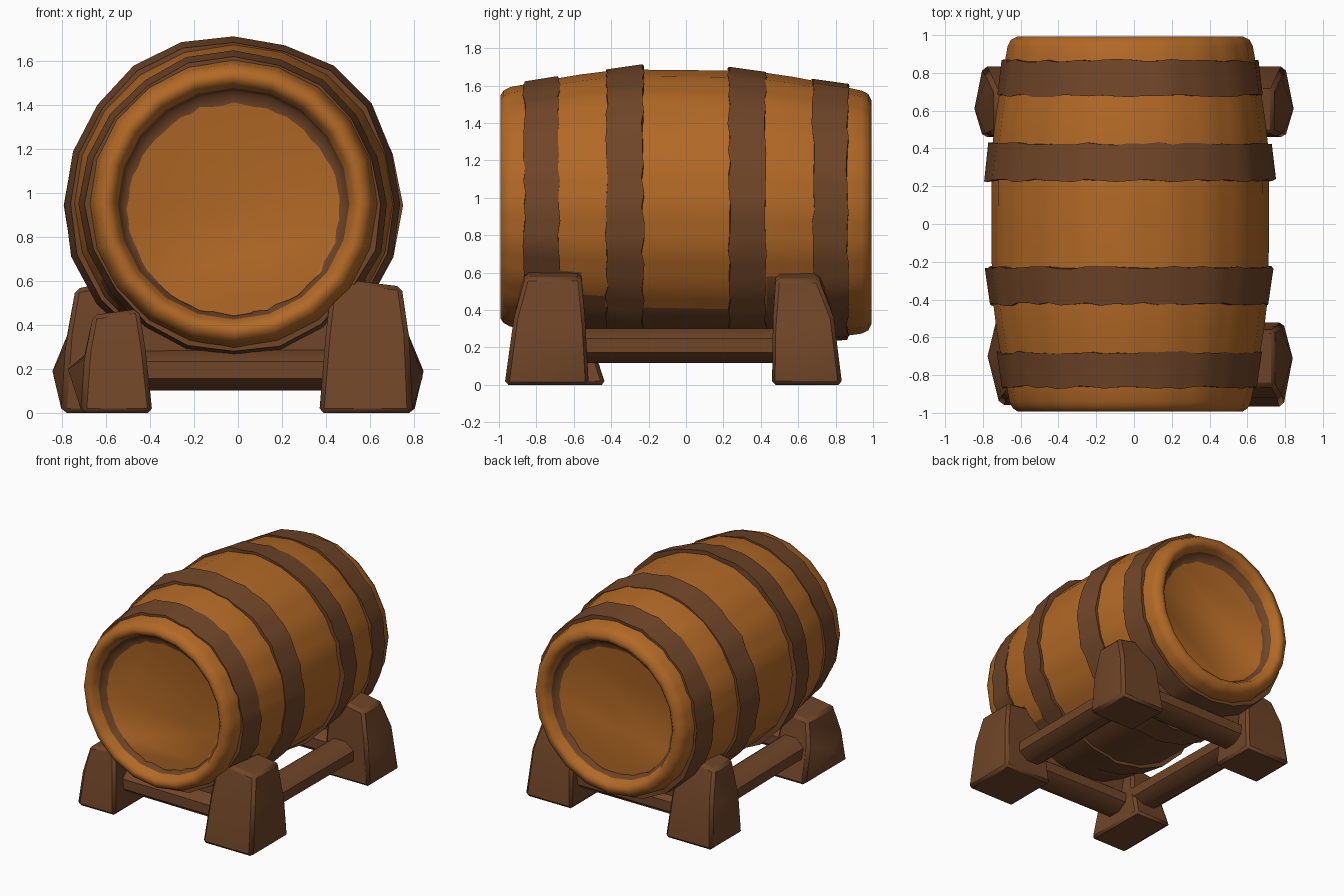
import bpy, bmesh, math, random
from mathutils import Vector, Matrix

random.seed(4)
cube = bpy.data.objects.get("Cube")
if cube:
    bpy.data.objects.remove(cube)


def material(name, rgb):
    m = bpy.data.materials.new(name)
    m.use_nodes = True
    m.diffuse_color = (*rgb, 1)
    m.node_tree.nodes["Principled BSDF"].inputs["Base Color"].default_value = (*rgb, 1)
    return m


ORANGE = material("orange wood", (0.445, 0.141, 0.019))
BROWN = material("dark brown wood", (0.16, 0.06, 0.021))

SIDES, SUB = 20, 3          # coarse barrel facets, each split for ragged edges
N = SIDES * SUB
AXIS_X, AXIS_Z = -0.02, 0.952


def finish(bm, name, mats, angle=40):
    bmesh.ops.recalc_face_normals(bm, faces=bm.faces)
    mesh = bpy.data.meshes.new(name)
    bm.to_mesh(mesh)
    bm.free()
    for m in mats:
        mesh.materials.append(m)
    ob = bpy.data.objects.new(name, mesh)
    bpy.context.collection.objects.link(ob)
    bpy.ops.object.select_all(action='DESELECT')
    ob.select_set(True)
    bpy.context.view_layer.objects.active = ob
    bpy.ops.object.shade_smooth_by_angle(angle=math.radians(angle))
    return ob


def ring(bm, y, r, wobble_y=0.0, wobble_r=0.0, bumps=None, lift=0.0):
    """Faceted ring around the barrel axis; bumps offsets each facet corner."""
    step = 2 * math.pi / SIDES
    sag = 0.03 * max(y, 0)      # the back end sits slightly low
    verts = []
    for i in range(N):
        side, k = divmod(i, SUB)
        a, b = side * step, (side + 1) * step
        ra = r + (bumps[side] if bumps else 0)
        rb = r + (bumps[(side + 1) % SIDES] if bumps else 0)
        p = Vector((math.sin(a), math.cos(a))) * ra
        q = Vector((math.sin(b), math.cos(b))) * rb
        c = p.lerp(q, k / SUB) * (1 + random.uniform(-wobble_r, wobble_r))
        verts.append(bm.verts.new((AXIS_X + c.x, y + random.uniform(-wobble_y, wobble_y),
                                   AXIS_Z - sag + lift + c.y)))
    return verts


def bridge(bm, a, b, mat=0):
    for i in range(N):
        j = (i + 1) % N
        bm.faces.new((a[i], a[j], b[j], b[i])).material_index = mat


# Barrel: staves, rounded rims and recessed heads in one lathed shell
bm = bmesh.new()
half = [(0.23, 0.733), (0.43, 0.724), (0.56, 0.708), (0.68, 0.688), (0.87, 0.653),
        (0.94, 0.64), (0.975, 0.622)]
profile = [(-y, r) for y, r in reversed(half)] + [(y, r + 0.01 * y) for y, r in half]
rings = [ring(bm, y, r) for y, r in profile]
for a, b in zip(rings, rings[1:]):
    bridge(bm, a, b)
for end, outer in ((-1, rings[0]), (1, rings[-1])):
    last = outer
    for y, r, mat, wob, lift in ((0.993, 0.595, 0, 0, 0), (0.993, 0.568, 0, 0, 0),
                                 (0.97, 0.543, 0, 0, 0), (0.93, 0.527, 0, 0, 0),
                                 (0.9, 0.51, 1, 0, 0), (0.888, 0.485, 1, 0.015, -0.025)):
        new = ring(bm, end * y, r, wobble_r=wob, lift=lift)
        bridge(bm, last, new, mat)
        last = new
    bm.faces.new(last)
# Stained underside, reaching higher beside the legs
for f in bm.faces:
    c = f.calc_center_median()
    if abs(c.y) < 0.7:
        height = 0.39 if abs(c.y) < 0.43 else 0.48 if -0.56 < c.y < 0 else 0.6
        if c.z < height:
            f.material_index = 1
finish(bm, "barrel", (ORANGE, BROWN), 50)

# Four ragged hoops, nearly flush with the staves
for name, y0, y1, r0, r1 in (("front_outer_hoop", -0.865, -0.68, 0.67, 0.698),
                             ("front_inner_hoop", -0.425, -0.23, 0.738, 0.766),
                             ("back_inner_hoop", 0.23, 0.425, 0.762, 0.74),
                             ("back_outer_hoop", 0.68, 0.865, 0.71, 0.688)):
    bm = bmesh.new()
    bumps = [random.uniform(-0.01, 0.012) for _ in range(SIDES)]
    loops = [ring(bm, y0, r0 - 0.06),
             ring(bm, y0, r0, 0.009, 0, bumps),
             ring(bm, y1, r1, 0.009, 0, bumps),
             ring(bm, y1, r1 - 0.06)]
    for i in range(4):
        bridge(bm, loops[i], loops[(i + 1) % 4])
    finish(bm, name, (BROWN,))


# Legs: chunky tapered blocks lofted through rectangles (x0, x1, y0, y1, z, drop),
# with the lower outer face drawn out to a blunt peak
def leg(name, side, peak, sections):
    bm = bmesh.new()
    loops = []
    for x0, x1, y0, y1, z, drop in sections:
        loops.append([bm.verts.new((side * x, y, z - (drop if x == x1 else 0)))
                      for x, y in ((x0, y0), (x1, y0), (x1, y1), (x0, y1))])
    for a, b in zip(loops, loops[1:]):
        for i in range(4):
            j = (i + 1) % 4
            bm.faces.new((a[i], a[j], b[j], b[i]))
    bm.faces.new(loops[0])
    bm.faces.new(loops[-1])
    outer = max((f for f in bm.faces if f.calc_center_median().z < 0.25),
                key=lambda f: side * f.calc_center_median().x)
    tip = bmesh.ops.poke(bm, faces=[outer])["verts"][0]
    tip.co = (side * peak[0], peak[1], peak[2])
    ob = finish(bm, name, (BROWN,), 50)
    bevel = ob.modifiers.new("worn edges", 'BEVEL')
    bevel.width = 0.02
    bevel.segments = 1
    bevel.angle_limit = math.radians(50)


leg("front_left_leg", 1, (0.84, -0.71, 0.16),
    ((0.37, 0.79, -0.97, -0.52, 0.0, 0),
     (0.40, 0.775, -0.92, -0.54, 0.36, 0),
     (0.43, 0.745, -0.86, -0.56, 0.615, 0.04)))
leg("front_right_leg", -1, (0.775, -0.70, 0.2),
    ((0.39, 0.71, -0.96, -0.43, 0.0, 0),
     (0.42, 0.69, -0.92, -0.52, 0.28, 0),
     (0.45, 0.66, -0.88, -0.55, 0.475, 0.03)))
for name, side in (("back_left_leg", 1), ("back_right_leg", -1)):
    leg(name, side, (0.845, 0.61, 0.19),
        ((0.40, 0.80, 0.46, 0.835, 0.0, 0),
         (0.43, 0.775, 0.465, 0.79, 0.36, 0),
         (0.48, 0.74, 0.48, 0.71, 0.615, 0.05)))


# Beams: flattened octagonal logs ending inside the legs
def beam(name, start, end, half_width, half_height):
    bm = bmesh.new()
    start, end = Vector(start), Vector(end)
    bmesh.ops.create_cone(bm, cap_ends=True, segments=8, radius1=1, radius2=1,
                          depth=(end - start).length,
                          matrix=Matrix.Rotation(math.pi / 8, 4, 'Z'))
    bm.transform(Matrix.Diagonal((half_width, half_height, 1, 1)))
    along = (end - start).normalized()
    across = along.cross(Vector((0, 0, 1))).normalized()
    turn = Matrix((across, across.cross(along), along)).transposed().to_4x4()
    bm.transform(Matrix.Translation((start + end) / 2) @ turn)
    finish(bm, name, (BROWN,), 50)


beam("front_cross_beam", (-0.6, -0.70, 0.195), (0.65, -0.72, 0.195), 0.13, 0.1)
beam("back_cross_beam", (-0.65, 0.62, 0.195), (0.65, 0.62, 0.195), 0.13, 0.1)
beam("left_side_beam", (0.54, -0.7, 0.21), (0.55, 0.65, 0.21), 0.13, 0.1)
beam("right_side_beam", (-0.53, -0.7, 0.21), (-0.55, 0.65, 0.21), 0.13, 0.1)

# Saddles: curved cradles filling the gap between each cross beam and the barrel
for name, y in (("front_saddle", -0.70), ("back_saddle", 0.64)):
    bm = bmesh.new()
    rows = []
    for i in range(9):
        x = -0.48 + 0.12 * i
        top = AXIS_Z + 0.02 - math.sqrt(0.69 ** 2 - (x - AXIS_X) ** 2)
        rows.append([bm.verts.new((x, y + dy, z))
                     for dy, z in ((-0.06, 0.2), (-0.06, top), (0.06, top), (0.06, 0.2))])
    for a, b in zip(rows, rows[1:]):
        for i in range(4):
            j = (i + 1) % 4
            bm.faces.new((a[i], a[j], b[j], b[i]))
    bm.faces.new(rows[0])
    bm.faces.new(rows[-1])
    finish(bm, name, (BROWN,))
